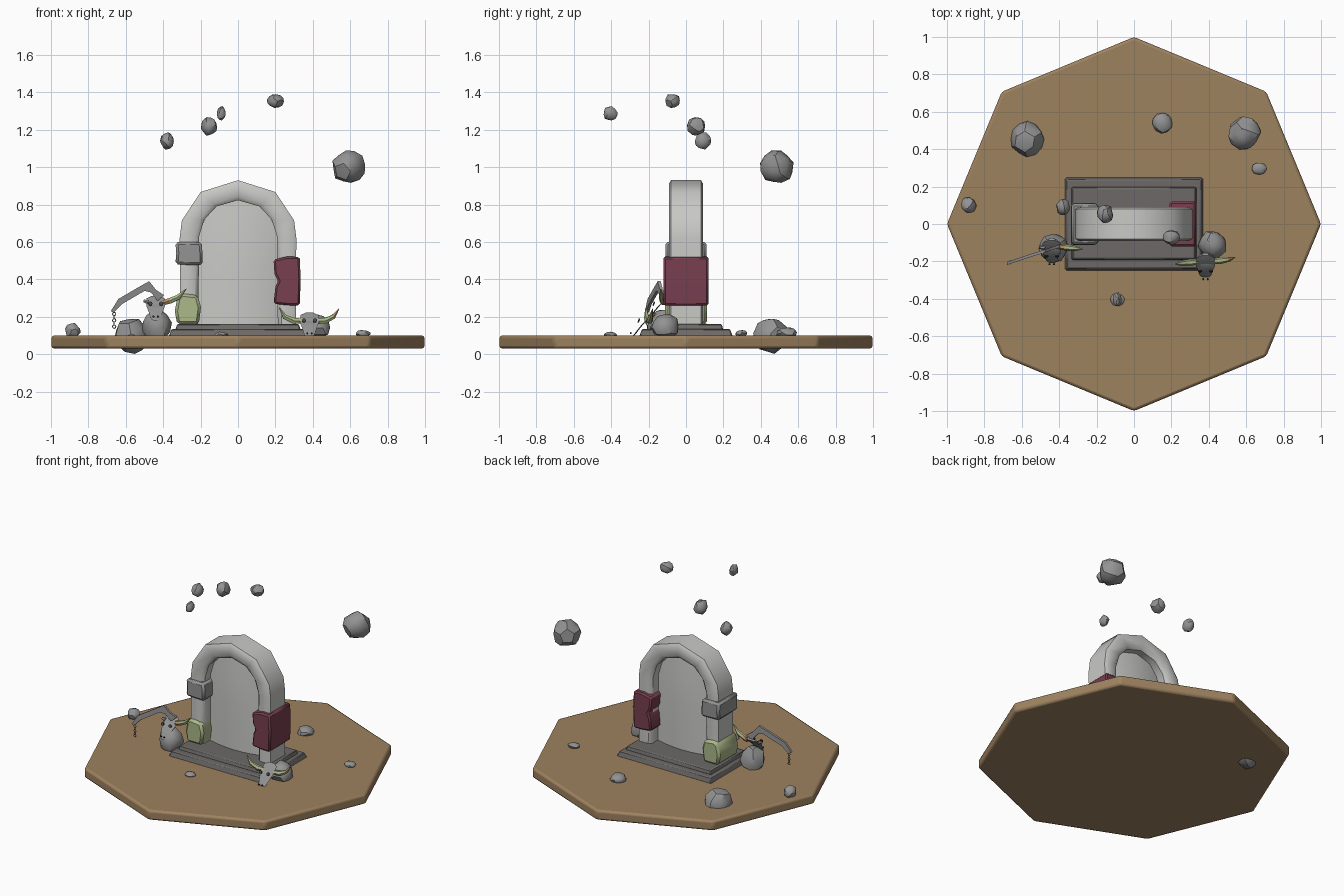
import bpy, bmesh, math, random
from mathutils import Vector, Matrix

if "Cube" in bpy.data.objects:
    bpy.data.objects.remove(bpy.data.objects["Cube"])

random.seed(4)


def mat(name, r, g, b):
    m = bpy.data.materials.new(name)
    lin = [((c / 255 + 0.055) / 1.055) ** 2.4 for c in (r, g, b)]
    m.diffuse_color = (*lin, 1)
    m.use_nodes = True
    m.node_tree.nodes["Principled BSDF"].inputs["Base Color"].default_value = m.diffuse_color
    return m


EARTH = mat("brown earth", 158, 130, 95)
PALE = mat("pale stone", 200, 200, 197)
STONE = mat("grey stone", 147, 147, 147)
DARK = mat("dark stone", 108, 105, 103)
MAROON = mat("maroon stone", 120, 62, 80)
GREEN = mat("moss green", 172, 184, 138)
TAN = mat("tan horn", 184, 146, 100)
SOCKET = mat("dark socket", 70, 68, 68)


def finish(bm, name, mats, bevel=0, segs=1, angle=40):
    bmesh.ops.recalc_face_normals(bm, faces=bm.faces)
    me = bpy.data.meshes.new(name)
    bm.to_mesh(me)
    bm.free()
    ob = bpy.data.objects.new(name, me)
    bpy.context.collection.objects.link(ob)
    for m in mats if isinstance(mats, list) else [mats]:
        me.materials.append(m)
    if bevel:
        b = ob.modifiers.new("bevel", 'BEVEL')
        b.width, b.segments = bevel, segs
    bpy.ops.object.select_all(action='DESELECT')
    ob.select_set(True)
    bpy.context.view_layer.objects.active = ob
    bpy.ops.object.shade_smooth_by_angle(angle=math.radians(angle))
    return ob


def loft(name, rings, mats, closed_ends=True, rule=None, **kw):
    """Skin a list of equal-length closed rings."""
    bm = bmesh.new()
    vs = [[bm.verts.new(p) for p in ring] for ring in rings]
    n = len(rings[0])
    for i in range(len(vs) - 1):
        for j in range(n):
            k = (j + 1) % n
            f = bm.faces.new((vs[i][j], vs[i][k], vs[i + 1][k], vs[i + 1][j]))
            f.material_index = rule(i) if rule else 0
    if closed_ends:
        bm.faces.new(vs[0]).material_index = rule(0) if rule else 0
        bm.faces.new(vs[-1]).material_index = rule(len(vs) - 2) if rule else 0
    return finish(bm, name, mats, **kw)


def prism(name, outline, y0, y1, m, **kw):
    """Extrude an x-z outline along y."""
    return loft(name, [[(x, y, z) for x, z in outline] for y in (y0, y1)], m, **kw)


def frustum(name, bottom, top, z0, z1, m, **kw):
    ring = lambda b, z: [(b[0], b[2], z), (b[1], b[2], z), (b[1], b[3], z), (b[0], b[3], z)]
    return loft(name, [ring(bottom, z0), ring(top, z1)], m, **kw)


def rock(name, loc, size, jitter=0.13, cut=None):
    bm = bmesh.new()
    bmesh.ops.create_icosphere(bm, subdivisions=2, radius=1)
    spin = Matrix.Rotation(random.uniform(0, 6), 3, Vector((1, .6, .3)).normalized())
    for v in bm.verts:
        p = (spin @ v.co) * random.uniform(1 - jitter, 1 + jitter * 0.4)
        v.co = Vector(loc) + Vector([p[i] * size[i] for i in range(3)])
        if cut is not None:
            v.co.z = max(v.co.z, cut)
    return finish(bm, name, STONE, angle=32)


def tube(name, pts, radii, mats, sides=6, rule=None):
    rings = []
    for i, p in enumerate(pts):
        d = Vector(pts[min(i + 1, len(pts) - 1)]) - Vector(pts[max(i - 1, 0)])
        q = d.to_track_quat('Z', 'Y')
        rings.append([Vector(p) + q @ Vector((radii[i] * math.cos(a), radii[i] * math.sin(a), 0))
                      for a in [2 * math.pi * k / sides for k in range(sides)]])
    return loft(name, rings, mats, rule=rule, angle=50)


# Octagonal ground plate
octagon = [(math.cos(a), math.sin(a)) for a in [k * math.pi / 4 for k in range(8)]]
loft("ground", [[(x, y, z) for x, y in octagon] for z in (0.03, 0.10)], EARTH, bevel=0.015, segs=2)

# Stepped plinth
frustum("lower_step", (-.37, .37, -.25, .25), (-.355, .355, -.235, .235), .095, .135, DARK, bevel=.006)
frustum("upper_step", (-.335, .335, -.195, .20), (-.325, .325, -.185, .19), .13, .162, DARK, bevel=.006)

# Arch frame, lofted from inner and outer outlines
half_out = [(.31, .155), (.31, .40), (.312, .62), (.30, .715), (.20, .867)]
half_in = [(.213, .155), (.21, .40), (.208, .63), (.18, .72), (.115, .79)]
full = lambda h, apex: h + [(0, apex)] + [(-x, z) for x, z in reversed(h)]
outer, inner = full(half_out, .93), full(half_in, .823)
section = [(0, -.07), (.2, -.09), (.85, -.09), (1, -.08), (1, .08), (.85, .09), (.2, .09), (0, .07)]
loft("arch", [[(i[0] + (o[0] - i[0]) * t, y, i[1] + (o[1] - i[1]) * t) for t, y in section]
              for o, i in zip(outer, inner)], PALE, angle=45)

# Gently bulging panel filling the opening
bm = bmesh.new()
for s in (-1, 1):
    cols = 12
    strips = []
    for c in range(cols + 1):
        x = -.212 + .424 * c / cols
        u = abs(x) / .212
        top = .823 - .10 * u ** 2 - .09 * u ** 6
        strips.append([bm.verts.new((x, s * (.008 + .035 * (1 - u * u) * (1 - .6 * r ** 4)),
                                     .155 + (top - .155) * r)) for r in (0, .25, .5, .75, 1)])
    for a, b in zip(strips, strips[1:]):
        for r in range(4):
            q = (a[r], b[r], b[r + 1], a[r + 1])
            bm.faces.new(q if s < 0 else q[::-1])
# join front and back along the rim
bmesh.ops.bridge_loops(bm, edges=[e for e in bm.edges if e.is_boundary])
finish(bm, "panel", PALE, angle=60)

# Blocks wrapped round the columns
prism("column_band", [(-.335, .48), (-.33, .54), (-.335, .60), (-.195, .60), (-.19, .54), (-.19, .475)],
      -.11, .11, STONE, bevel=.014)
prism("mossy_block", [(-.325, .16), (-.338, .23), (-.325, .30), (-.30, .325), (-.215, .315),
                      (-.198, .25), (-.21, .16)], -.112, .112, GREEN, bevel=.015)
prism("maroon_block", [(.19, .27), (.20, .36), (.215, .39), (.195, .43), (.19, .505),
                       (.26, .522), (.33, .52), (.335, .40), (.33, .26), (.26, .262)],
      -.12, .12, MAROON, bevel=.01)

# Floating rocks
for loc, s in (((-.38, .09, 1.14), (.038, .045, .047)), ((-.155, .055, 1.22), (.045, .053, .052)),
               ((-.09, -.405, 1.287), (.026, .04, .04)), ((.20, -.07, 1.355), (.045, .042, .04)),
               ((.592, .485, 1.0), (.092, .092, .092))):
    rock("floating_rock", loc, s)

# Rocks on the ground
for loc, s in (((-.57, .455, .097), (.098, .096, .097)), ((-.885, .10, .125), (.042, .045, .042)),
               ((-.09, -.405, .10), (.04, .036, .02)), ((.67, .295, .11), (.042, .034, .02)),
               ((.15, .54, .11), (.055, .055, .035))):
    rock("ground_rock", loc, s)

# Rocks under the skulls
rock("left_perch_rock", (-.435, -.13, .145), (.083, .08, .095), .12, cut=.095)
rock("right_perch_rock", (.42, -.11, .145), (.078, .075, .075), .12, cut=.095)


def skull(side, cx, cy, cz):
    """Horned skull: broad brow tapering down to a blunt muzzle."""
    at = lambda x, y, z: (cx + x, cy + y, cz + z)
    rings = []
    for w, d, y, z in ((.030, .022, .035, .022), (.052, .034, .015, .022), (.054, .036, -.012, .0),
                       (.040, .032, -.040, -.035), (.032, .026, -.062, -.062), (.024, .018, -.072, -.078)):
        rings.append([at(w * math.cos(a), y + d * .7 * math.sin(a), z + d * .7 * math.sin(a))
                      for a in [math.pi / 8 + k * math.pi / 4 for k in range(8)]])
    loft(side + "_skull", rings, STONE, angle=35)
    # eye sockets and nostrils
    for s in (-1, 1):
        for part, x, y, z, r in (("eye", .029, -.047, .002, .011), ("nostril", .012, -.090, -.066, .005)):
            bm = bmesh.new()
            bmesh.ops.create_cone(bm, cap_ends=True, segments=8, radius1=r, radius2=r, depth=.008,
                                  matrix=Matrix.Translation(at(s * x, y, z)) @ Matrix.Rotation(math.radians(70), 4, 'X'))
            finish(bm, f"{side}_{part}", SOCKET)


skull("left", -.44, -.125, .268)
skull("right", .382, -.205, .178)

# Horns: the tan part covers either the base or the tip
tube("left_skull_horn", [(-.40, -.12, .275), (-.365, -.125, .285), (-.32, -.13, .305), (-.275, -.135, .35)],
     [.015, .017, .015, .002], [GREEN, TAN], rule=lambda i: 1 if i == 0 else 0)
tube("right_skull_horn_a", [(.345, -.20, .178), (.30, -.205, .178), (.25, -.21, .20), (.22, -.215, .25)],
     [.015, .018, .014, .002], GREEN)
tube("right_skull_horn_b", [(.42, -.20, .178), (.465, -.195, .178), (.51, -.188, .20), (.54, -.178, .243)],
     [.015, .018, .013, .002], [GREEN, TAN], rule=lambda i: 1 if i == 2 else 0)
tube("left_skull_stub", [(-.48, -.125, .278), (-.505, -.125, .285)], [.014, .008], STONE)

# Bent iron bracket leaning on the left skull, slanting forward as it goes outwards
arm = [(-.68, .23), (-.665, .222), (-.62, .268), (-.50, .338), (-.465, .33), (-.43, .285),
       (-.395, .315), (-.44, .345), (-.455, .365), (-.475, .39), (-.52, .365), (-.64, .295)]
slant = lambda x: -.145 + .33 * (x + .48)
loft("iron_bracket", [[(x, slant(x) + o, z) for x, z in arm] for o in (-.008, .008)], STONE)

# Chain hanging from the bracket tip
for k in range(5):
    bpy.ops.mesh.primitive_torus_add(major_radius=.009, minor_radius=.0025, major_segments=8, minor_segments=4,
                                     location=(-.662, slant(-.662), .215 - .017 * k),
                                     rotation=(math.pi / 2, 0, math.pi / 2 * (k % 2)))
    link = bpy.context.object
    link.name = "chain_link"
    link.data.materials.append(DARK)
